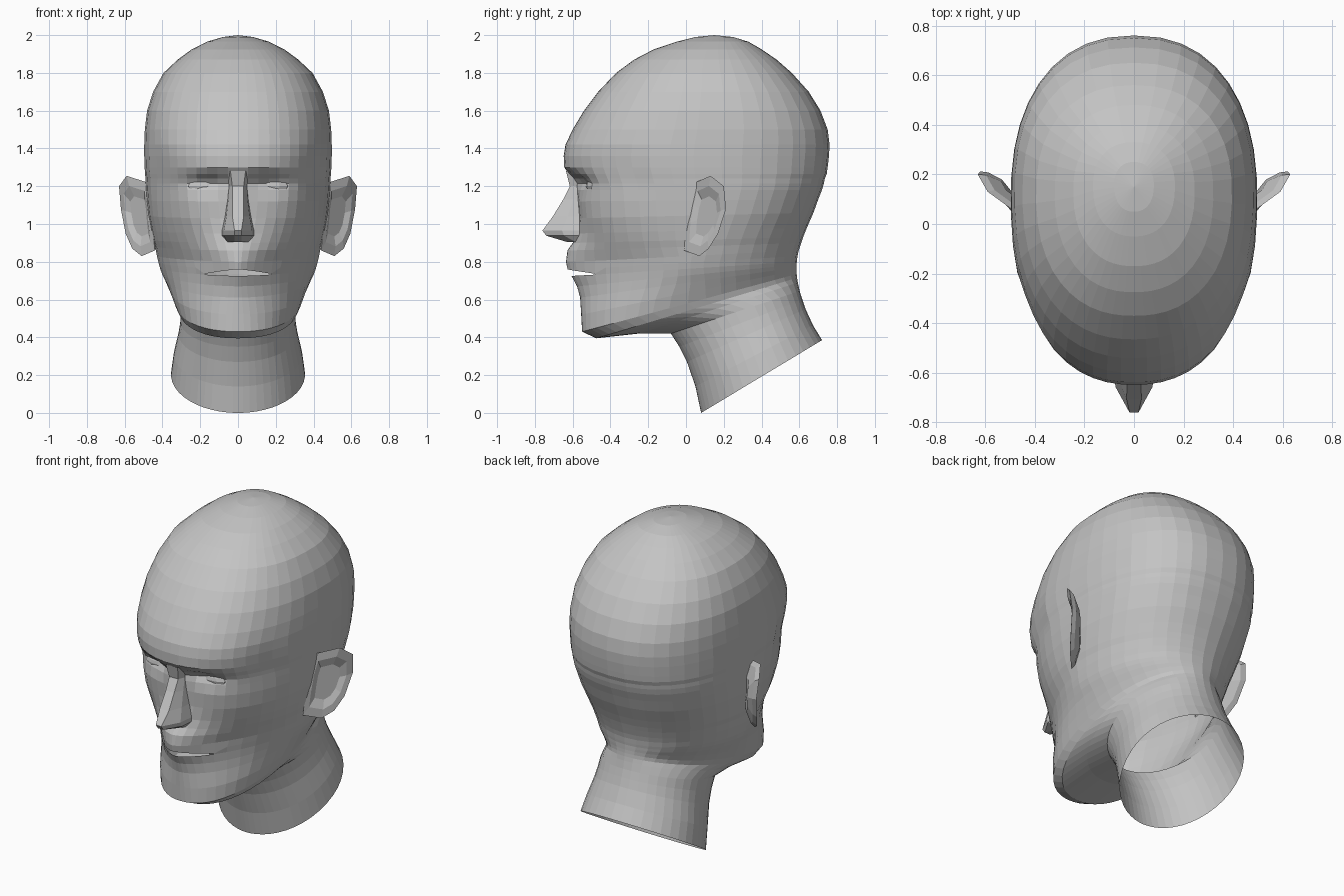
import bpy
import bmesh
import math
from mathutils import Vector

cube = bpy.data.objects.get("Cube")
if cube:
    bpy.data.objects.remove(cube, do_unlink=True)

clay = bpy.data.materials.new("grey clay")
clay.use_nodes = True
clay.diffuse_color = (0.55, 0.55, 0.55, 1)
clay.node_tree.nodes["Principled BSDF"].inputs["Base Color"].default_value = (0.55, 0.55, 0.55, 1)


def finish(name, bm):
    """Turn a bmesh into a flat shaded clay object."""
    bmesh.ops.recalc_face_normals(bm, faces=bm.faces)
    mesh = bpy.data.meshes.new(name)
    bm.to_mesh(mesh)
    bm.free()
    mesh.materials.append(clay)
    obj = bpy.data.objects.new(name, mesh)
    bpy.context.collection.objects.link(obj)
    return obj


def bridge(bm, lower, upper, closed=True, skip=()):
    """Join two equal rows of vertices with quads."""
    count = len(lower)
    for i in range(count if closed else count - 1):
        if i not in skip:
            k = (i + 1) % count
            bm.faces.new((lower[i], lower[k], upper[k], upper[i]))


def bump(x, z, cx, cz, sx, sz):
    return math.exp(-((abs(x) - cx) / sx) ** 2 - ((z - cz) / sz) ** 2)


# Level rings of the skull: height, front, back, half width
skull = [
    (1.99, 0.05, 0.25, 0.08), (1.965, -0.05, 0.33, 0.165), (1.925, -0.17, 0.40, 0.245),
    (1.87, -0.275, 0.48, 0.32), (1.8, -0.37, 0.56, 0.395), (1.7, -0.465, 0.65, 0.45),
    (1.6, -0.54, 0.712, 0.482), (1.5, -0.60, 0.75, 0.494), (1.42, -0.638, 0.76, 0.497),
    (1.36, -0.645, 0.757, 0.497), (1.30, -0.633, 0.75, 0.495), (1.265, -0.618, 0.745, 0.493),
    (1.24, -0.605, 0.735, 0.49), (1.215, -0.592, 0.73, 0.489), (1.18, -0.582, 0.72, 0.487),
]
# Tilting rings of the face: front height, front, back height, back, half width
face = [
    (1.12, -0.573, 1.13, 0.70, 0.483), (1.03, -0.568, 1.06, 0.675, 0.475),
    (0.95, -0.57, 0.98, 0.64, 0.46), (0.90, -0.573, 0.93, 0.62, 0.45),
    (0.86, -0.577, 0.90, 0.61, 0.44), (0.80, -0.572, 0.86, 0.597, 0.43),
    (0.76, -0.582, 0.83, 0.59, 0.422), (0.725, -0.582, 0.80, 0.587, 0.413),
    (0.67, -0.572, 0.785, 0.585, 0.4), (0.61, -0.56, 0.77, 0.585, 0.382),
    (0.52, -0.555, 0.755, 0.585, 0.358), (0.43, -0.55, 0.735, 0.586, 0.333),
    (0.395, -0.475, 0.715, 0.588, 0.318),
]
# Tilting rings from under the jaw to the open base of the neck
neck = [
    (0.42, -0.25, 0.69, 0.592, 0.307), (0.42, -0.08, 0.645, 0.602, 0.302),
    (0.35, -0.035, 0.60, 0.616, 0.305), (0.27, 0.005, 0.55, 0.633, 0.315),
    (0.14, 0.05, 0.465, 0.672, 0.34), (0, 0.08, 0.385, 0.72, 0.355),
]
rings = [(z, f, z, b, w) for z, f, b, w in skull] + face + neck
LIP = len(skull) + 6
JAW = len(skull) + len(face)
MOUTH = 5
HALF = 22


def head_ring(bm, index, ring):
    zf, yf, zb, yb, width = ring
    muzzle = math.exp(-((zf - 0.74) / 0.22) ** 2)
    front_power = 2 / (2.3 - 0.75 * muzzle) if index <= JAW else 1
    back_power = 2 / (2 + 0.3 * min(1, max(0, (zb - 0.8) / 0.4)))
    middle = yf + 0.53 * (yb - yf)
    verts = []
    for j in range(2 * HALF):
        step = j if j <= HALF else 2 * HALF - j
        side = 1 if j <= HALF else -1
        angle = math.pi * (step / HALF) ** 1.2
        c, s = math.cos(angle), abs(math.sin(angle))
        power = front_power if c > 0 else back_power
        x = 0 if step in (0, HALF) else side * width * s ** power
        reach = middle - yf if c > 0 else yb - middle
        y = middle - math.copysign(reach * abs(c) ** power, c)
        z = zf + (zb - zf) * (y - yf) / (yb - yf)
        # Upper lip drops to the mouth corners
        if index == LIP and step <= MOUTH:
            z -= 0.03 * (step / MOUTH) ** 2
        # Brow, sockets, cheekbones, muzzle and temples
        if y < -0.2:
            y -= 0.015 * bump(x, z, 0.08, 1.31, 0.16, 0.04)
            y += 0.05 * bump(x, z, 0.16, 1.22, 0.1, 0.04)
            y -= 0.015 * bump(x, z, 0.27, 1.08, 0.1, 0.1)
            y -= 0.065 * bump(x, z, 0, 0.815, 0.15, 0.09)
            x -= 0.015 * side * bump(x, z, 0.42, 1.3, 0.08, 0.12)
        verts.append(bm.verts.new((x, y, z)))
    return verts


# Head and neck: one loft, open at the mouth and the base
bm = bmesh.new()
rows = [head_ring(bm, i, r) for i, r in enumerate(rings)]
crown = bm.verts.new((0, 0.15, 2))
for i in range(2 * HALF):
    bm.faces.new((crown, rows[0][i], rows[0][(i + 1) % (2 * HALF)]))
mouth_gap = set(range(MOUTH)) | set(range(2 * HALF - MOUTH, 2 * HALF))
for i in range(len(rows) - 1):
    bridge(bm, rows[i], rows[i + 1], skip=mouth_gap if i == LIP else ())
finish("head_and_neck", bm)

# Nose: height, ridge depth, ridge half width, base half width
nose = [
    (1.28, -0.635, 0.04, 0.07), (1.2, -0.615, 0.03, 0.055), (1.13, -0.65, 0.028, 0.06),
    (1.04, -0.705, 0.03, 0.072), (0.965, -0.76, 0.018, 0.088),
    (0.938, -0.74, 0.018, 0.088), (0.905, -0.63, 0.02, 0.065),
]
bm = bmesh.new()
rows = []
for z, ridge, top, base in nose:
    root = -0.53
    half = [(base, root), (base * 0.85, 0.55 * ridge + 0.45 * root), (top, ridge)]
    outline = [(-x, y) for x, y in half] + half[::-1]
    rows.append([bm.verts.new((x, y, z)) for x, y in outline])
for a, b in zip(rows, rows[1:]):
    bridge(bm, a, b, closed=False)
bm.faces.new(rows[-1])
finish("nose", bm)


# Ears: a thin swept back flap with a shallow hollow front
ear_outline = [
    (0.48, 0.05, 1.22), (0.59, 0.13, 1.255), (0.63, 0.2, 1.2), (0.62, 0.212, 1.08),
    (0.595, 0.17, 0.95), (0.56, 0.12, 0.87), (0.51, 0.07, 0.83), (0.44, -0.01, 0.86),
    (0.455, 0, 1.0), (0.465, 0.02, 1.12),
]


def ear(name, side):
    bm = bmesh.new()
    points = [Vector(p) for p in ear_outline]
    centre = sum(points, Vector()) / len(points)

    def loop(shrink, shift):
        moved = [p.lerp(centre, shrink) + Vector(shift) for p in points]
        return [bm.verts.new((side * p.x, p.y, p.z)) for p in moved]

    rim = loop(0, (0, 0, 0))
    fold = loop(0.25, (0, 0, 0))
    hollow = loop(0.5, (-0.012, 0.01, 0))
    back = loop(0.12, (-0.022, 0.01, 0))
    back_root = loop(0.5, (-0.045, 0.025, 0))
    for a, b in ((rim, fold), (fold, hollow), (rim, back), (back, back_root)):
        bridge(bm, a, b)
    bm.faces.new(hollow)
    bm.faces.new(back_root)
    finish(name, bm)


# Closed eyelids: low domes sunk into the sockets
def eyelid(name, side):
    bm = bmesh.new()
    bmesh.ops.create_uvsphere(bm, u_segments=12, v_segments=8, radius=1)
    for v in bm.verts:
        v.co = (side * 0.165 + v.co.x * 0.11, -0.48 + v.co.y * 0.05, 1.2 + v.co.z * 0.045)
    finish(name, bm)


for label, side in (("left", 1), ("right", -1)):
    ear(label + "_ear", side)
    eyelid(label + "_eyelid", side)
